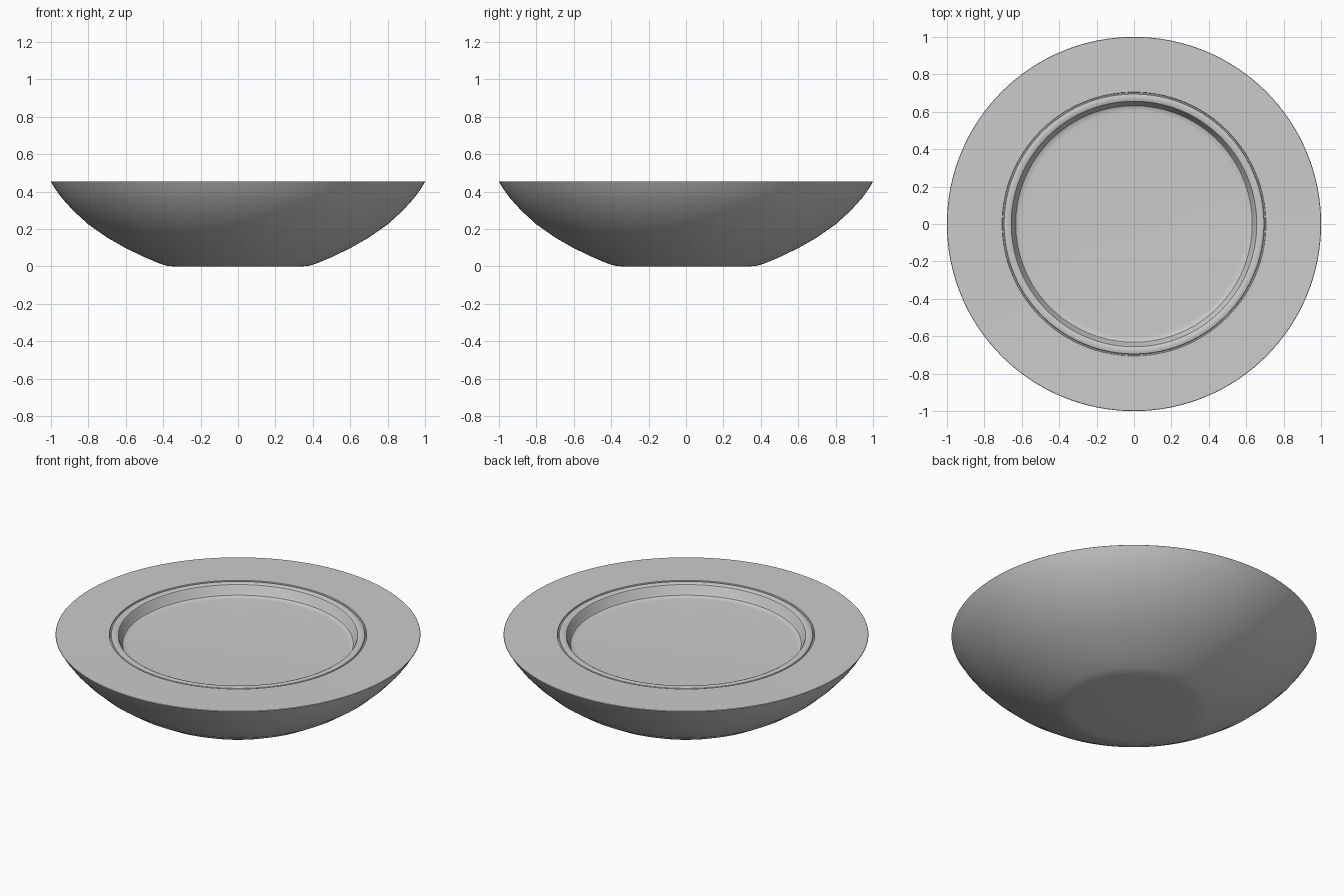
import bpy, bmesh, math

if "Cube" in bpy.data.objects:
    bpy.data.objects.remove(bpy.data.objects["Cube"])

SEGMENTS = 128


def lathe(name, profile):
    """Revolve a (radius, height) profile about z; radius 0 ends become poles."""
    bm = bmesh.new()
    rings = []
    for r, z in profile:
        if r == 0:
            rings.append([bm.verts.new((0, 0, z))] * SEGMENTS)
        else:
            rings.append([bm.verts.new((r * math.cos(a), r * math.sin(a), z))
                          for a in (2 * math.pi * i / SEGMENTS for i in range(SEGMENTS))])
    for low, high in zip(rings, rings[1:]):
        for i in range(SEGMENTS):
            j = (i + 1) % SEGMENTS
            corners = list(dict.fromkeys((low[i], low[j], high[j], high[i])))
            bm.faces.new(corners)
    bmesh.ops.recalc_face_normals(bm, faces=bm.faces)
    mesh = bpy.data.meshes.new(name)
    bm.to_mesh(mesh)
    bm.free()
    obj = bpy.data.objects.new(name, mesh)
    bpy.context.collection.objects.link(obj)
    bpy.ops.object.select_all(action='DESELECT')
    obj.select_set(True)
    bpy.context.view_layer.objects.active = obj
    bpy.ops.object.shade_smooth_by_angle(angle=math.radians(35))
    return obj


# Dish: flat foot, rounded outside, wide flat rim, fine groove, raised lip, shallow well
outside = [(0, 0), (0.34, 0), (0.38, 0.004), (0.42, 0.016), (0.5, 0.05),
           (0.6, 0.098), (0.7, 0.155), (0.8, 0.225), (0.88, 0.298),
           (0.94, 0.364), (0.975, 0.412), (1.0, 0.453)]
rim = [(0.998, 0.455), (0.705, 0.453), (0.703, 0.446), (0.697, 0.446)]
lip = [(0.694, 0.452), (0.685, 0.455), (0.668, 0.455), (0.656, 0.450), (0.650, 0.440)]
well = [(0.640, 0.410), (0.632, 0.397), (0.618, 0.391), (0.60, 0.39), (0, 0.39)]
lathe("dish", outside + rim + lip + well)
